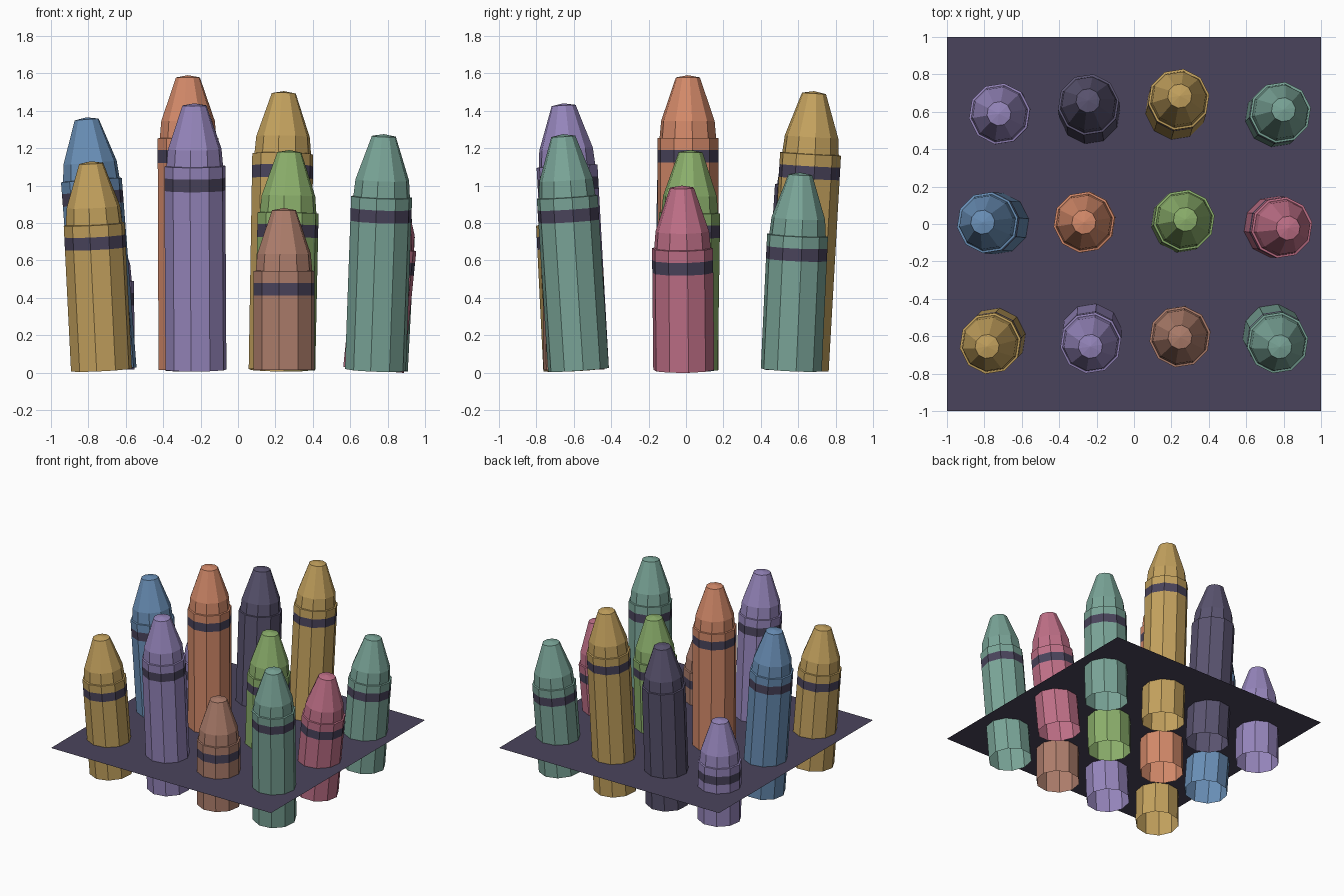
import bpy, bmesh, math
from mathutils import Vector, Matrix

if "Cube" in bpy.data.objects:
    bpy.data.objects.remove(bpy.data.objects["Cube"])

SIDES = 10
BASE_Z = 0.015
BOARD_Z = 0.285


def material(name, hex_code):
    def lin(c):
        return c / 12.92 if c <= 0.04045 else ((c + 0.055) / 1.055) ** 2.4
    rgb = [lin(int(hex_code[i:i + 2], 16) / 255) for i in (0, 2, 4)]
    m = bpy.data.materials.new(name)
    m.diffuse_color = (*rgb, 1)
    m.use_nodes = True
    m.node_tree.nodes["Principled BSDF"].inputs["Base Color"].default_value = m.diffuse_color
    return m


mats = {n: material(n, h) for n, h in {
    "yellow": "C4A25E", "purple": "9686BC", "brown": "AE7E6C", "teal": "7AA598",
    "blue": "6A90B8", "orange": "D48A6A", "green": "8CB06C", "pink": "C07088",
    "dark": "5A5470", "board": "4A445C"}.items()}


def add_object(name, bm, *materials):
    mesh = bpy.data.meshes.new(name)
    bm.to_mesh(mesh)
    bm.free()
    for m in materials:
        mesh.materials.append(m)
    ob = bpy.data.objects.new(name, mesh)
    bpy.context.collection.objects.link(ob)
    return ob


# crayon outline measured down from the tip: cap, cone, collar, wrapper, stripe
PROFILE = [(0.065, -0.012), (0.145, -0.245), (0.153, -0.335), (0.165, -0.337),
           (0.165, -0.40), (0.165, -0.468)]
STRIPE = 4  # ring segment that is dark


def crayon(name, color, base, tip):
    base = Vector((*base, BASE_Z))
    axis = Vector(tip) - base
    length = axis.length
    bm = bmesh.new()
    rings = []
    for r, d in PROFILE + [(0.165, -length)]:
        rings.append([bm.verts.new((r * math.cos(a), r * math.sin(a), length + d))
                      for a in (math.tau * (i + 0.25) / SIDES for i in range(SIDES))])
    apex = bm.verts.new((0, 0, length))
    for i in range(SIDES):
        j = (i + 1) % SIDES
        bm.faces.new((apex, rings[0][i], rings[0][j]))
        for k in range(len(rings) - 1):
            up, low = rings[k], rings[k + 1]
            f = bm.faces.new((up[i], low[i], low[j], up[j]))
            f.material_index = 1 if k == STRIPE else 0
    # lean the crayon from its base towards its tip
    lean = Vector((0, 0, 1)).rotation_difference(axis).to_matrix().to_4x4()
    bm.transform(Matrix.Translation(base) @ lean)
    add_object(name, bm, mats[color], mats["dark" if color == "dark" else "board"])


# colour, base (x, y), tip (x, y, z)
CRAYONS = [
    ("yellow", (-0.73, -0.60), (-0.786, -0.655, 1.13)),
    ("purple", (-0.225, -0.575), (-0.233, -0.655, 1.44)),
    ("brown", (0.246, -0.60), (0.246, -0.605, 0.88)),
    ("teal", (0.735, -0.575), (0.78, -0.657, 1.275)),
    ("blue", (-0.705, 0.0), (-0.81, 0.01, 1.365)),
    ("orange", (-0.262, 0.01), (-0.268, 0.01, 1.59)),
    ("green", (0.25, 0.007), (0.275, 0.025, 1.19)),
    ("pink", (0.725, -0.012), (0.825, -0.022, 1.00)),
    ("purple", (-0.715, 0.588), (-0.722, 0.59, 0.825)),
    ("dark", (-0.235, 0.575), (-0.246, 0.66, 1.335)),
    ("yellow", (0.22, 0.60), (0.245, 0.685, 1.505)),
    ("teal", (0.745, 0.563), (0.80, 0.612, 1.07)),
]
for n, (color, base, tip) in enumerate(CRAYONS):
    crayon(f"{color}_crayon_{n + 1}", color, base, tip)

# thin square board that the crayons poke through
bm = bmesh.new()
bmesh.ops.create_grid(bm, x_segments=1, y_segments=1, size=1,
                      matrix=Matrix.Translation((0, 0, BOARD_Z)))
add_object("board", bm, mats["board"])
